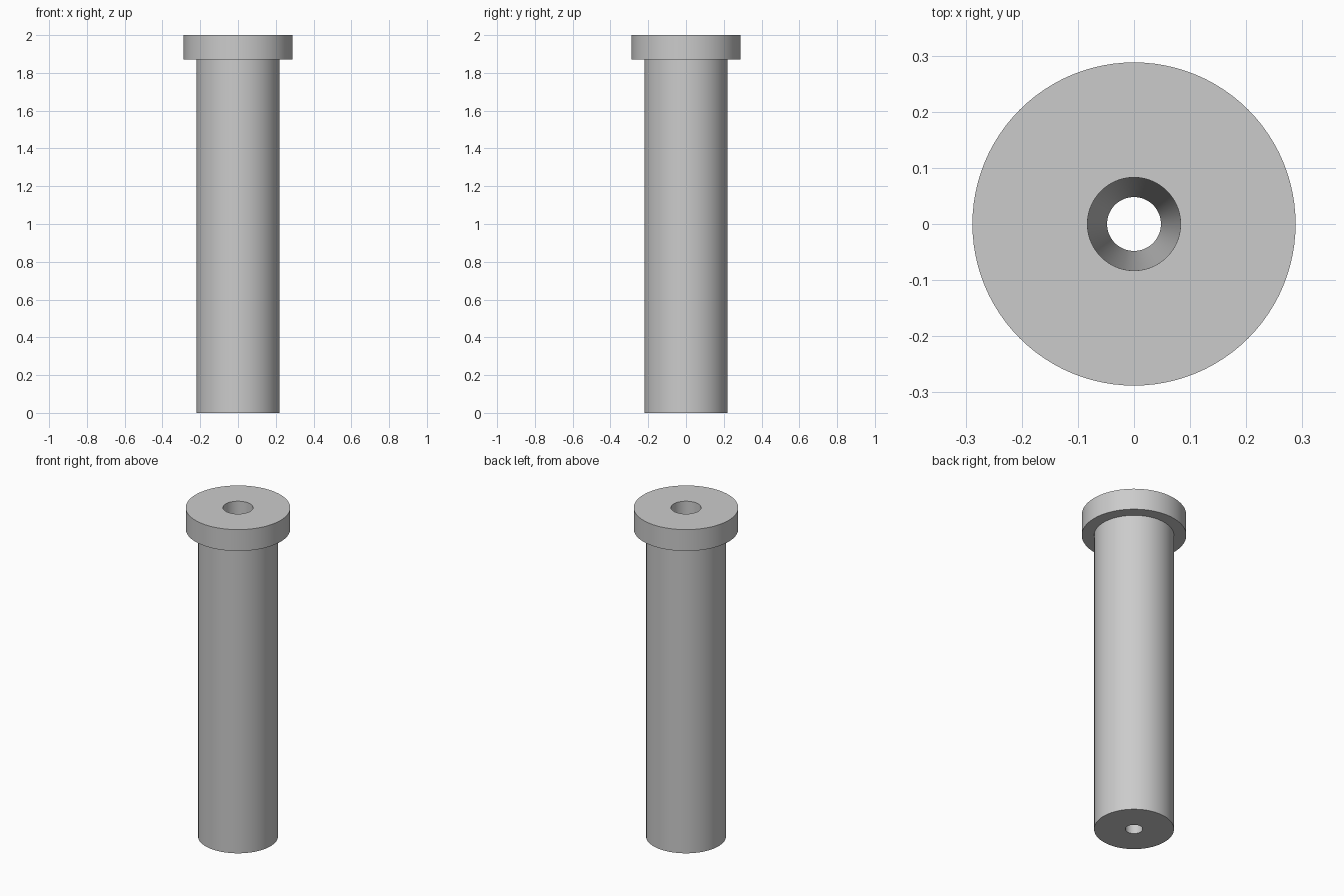
import bpy, bmesh, math
from mathutils import Matrix

cube = bpy.data.objects.get("Cube")
if cube:
    bpy.data.objects.remove(cube, do_unlink=True)

SEGMENTS = 96
HEIGHT = 2.0
HEAD_BASE = 1.87
HEAD_RADIUS = 0.288
SHANK_RADIUS = 0.22
BORE_TOP = 0.083
BORE_BOTTOM = 0.048

# Single steel material
steel = bpy.data.materials.new("grey_steel")
steel.use_nodes = True
grey = (0.6, 0.6, 0.6, 1.0)
steel.diffuse_color = grey
steel.node_tree.nodes["Principled BSDF"].inputs["Base Color"].default_value = grey


def lathe(name, profile):
    """Revolve a closed (radius, height) profile around the z axis."""
    bm = bmesh.new()
    rings = []
    for radius, z in profile:
        ring = bmesh.ops.create_circle(bm, segments=SEGMENTS, radius=radius,
                                       matrix=Matrix.Translation((0, 0, z)))
        rings.append(ring["verts"])
    for lower, upper in zip(rings, rings[1:] + rings[:1]):
        for i in range(SEGMENTS):
            j = (i + 1) % SEGMENTS
            bm.faces.new((lower[i], lower[j], upper[j], upper[i]))
    bmesh.ops.recalc_face_normals(bm, faces=bm.faces[:])
    mesh = bpy.data.meshes.new(name)
    bm.to_mesh(mesh)
    bm.free()
    mesh.materials.append(steel)
    obj = bpy.data.objects.new(name, mesh)
    bpy.context.collection.objects.link(obj)
    bpy.ops.object.select_all(action="DESELECT")
    obj.select_set(True)
    bpy.context.view_layer.objects.active = obj
    bpy.ops.object.shade_smooth_by_angle(angle=math.radians(30))
    return obj


# Flanged bushing: shank, wide head and a tapered through bore
lathe("flanged_bushing", [
    (BORE_BOTTOM, 0),
    (SHANK_RADIUS, 0),
    (SHANK_RADIUS, HEAD_BASE),
    (HEAD_RADIUS, HEAD_BASE),
    (HEAD_RADIUS, HEIGHT),
    (BORE_TOP, HEIGHT),
])
